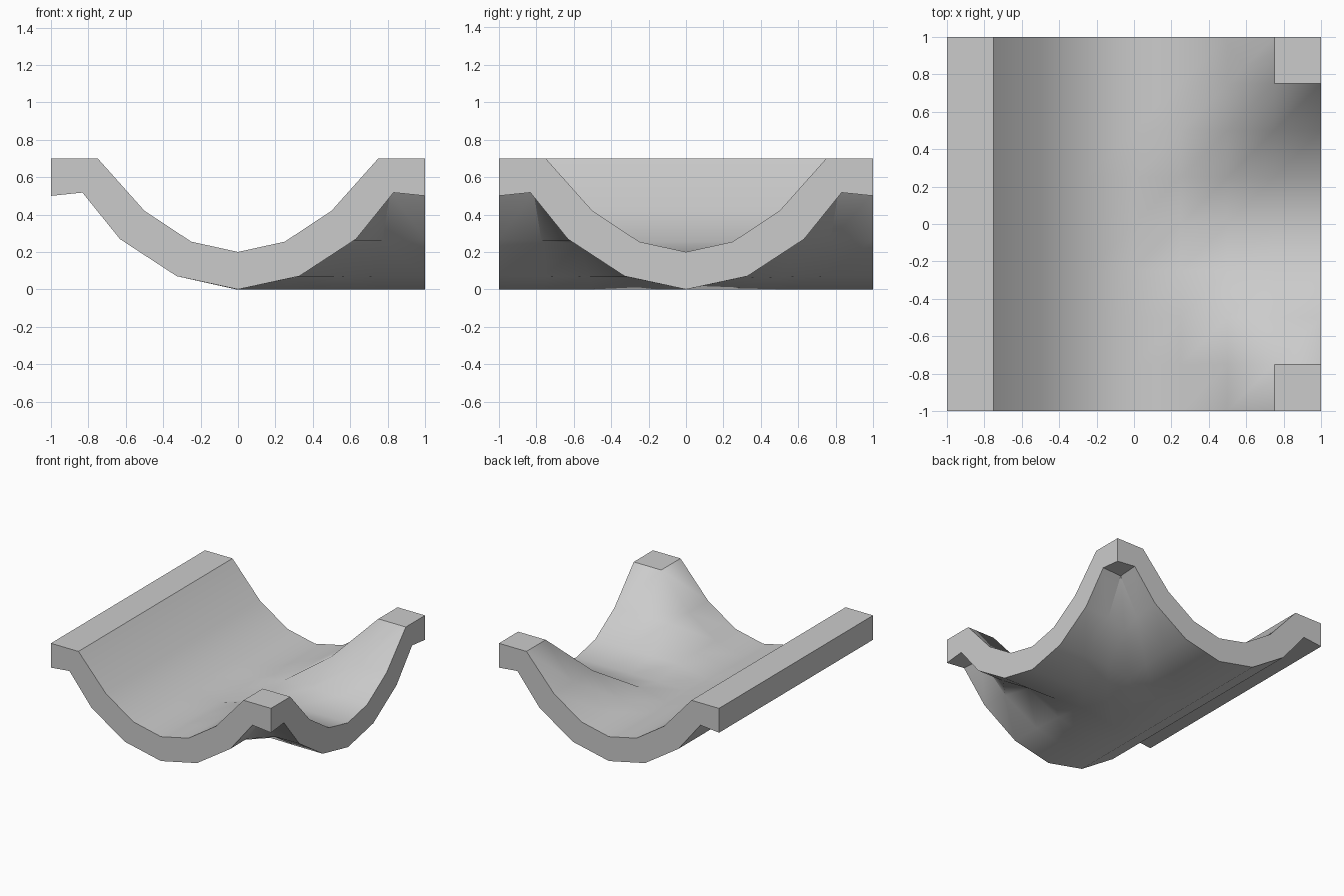
import bpy, bmesh, math

if "Cube" in bpy.data.objects:
    bpy.data.objects.remove(bpy.data.objects["Cube"])

# Channel cross-section heights at |distance from centre line| = 0, .25, .5, .75, 1
HEIGHT = [0.2, 0.255, 0.42, 0.7, 0.7]
N, STEP = 8, 0.25

grey = bpy.data.materials.new("plain grey")
grey.diffuse_color = (0.6, 0.6, 0.6, 1)
grey.use_nodes = True
grey.node_tree.nodes["Principled BSDF"].inputs["Base Color"].default_value = grey.diffuse_color

# Channel floor: main trough along y, with a branch trough leaving on +x
bm = bmesh.new()
grid = []
for i in range(N + 1):
    row = []
    for j in range(N + 1):
        z = HEIGHT[abs(i - 4)]
        if i > 4:
            z = min(z, HEIGHT[abs(j - 4)])
        row.append(bm.verts.new((i * STEP - 1, j * STEP - 1, z)))
    grid.append(row)
for i in range(N):
    for j in range(N):
        bm.faces.new((grid[i][j], grid[i + 1][j], grid[i + 1][j + 1], grid[i][j + 1]))
mesh = bpy.data.meshes.new("channel_junction")
bm.to_mesh(mesh)
bm.free()
mesh.materials.append(grey)
channel = bpy.data.objects.new("channel_junction", mesh)
bpy.context.collection.objects.link(channel)

# Shell thickness, offset downwards
shell = channel.modifiers.new("shell", 'SOLIDIFY')
shell.thickness = 0.2
shell.offset = -1
bpy.context.view_layer.objects.active = channel
channel.select_set(True)
bpy.ops.object.modifier_apply(modifier="shell")
bpy.ops.object.shade_smooth_by_angle(angle=math.radians(35))
